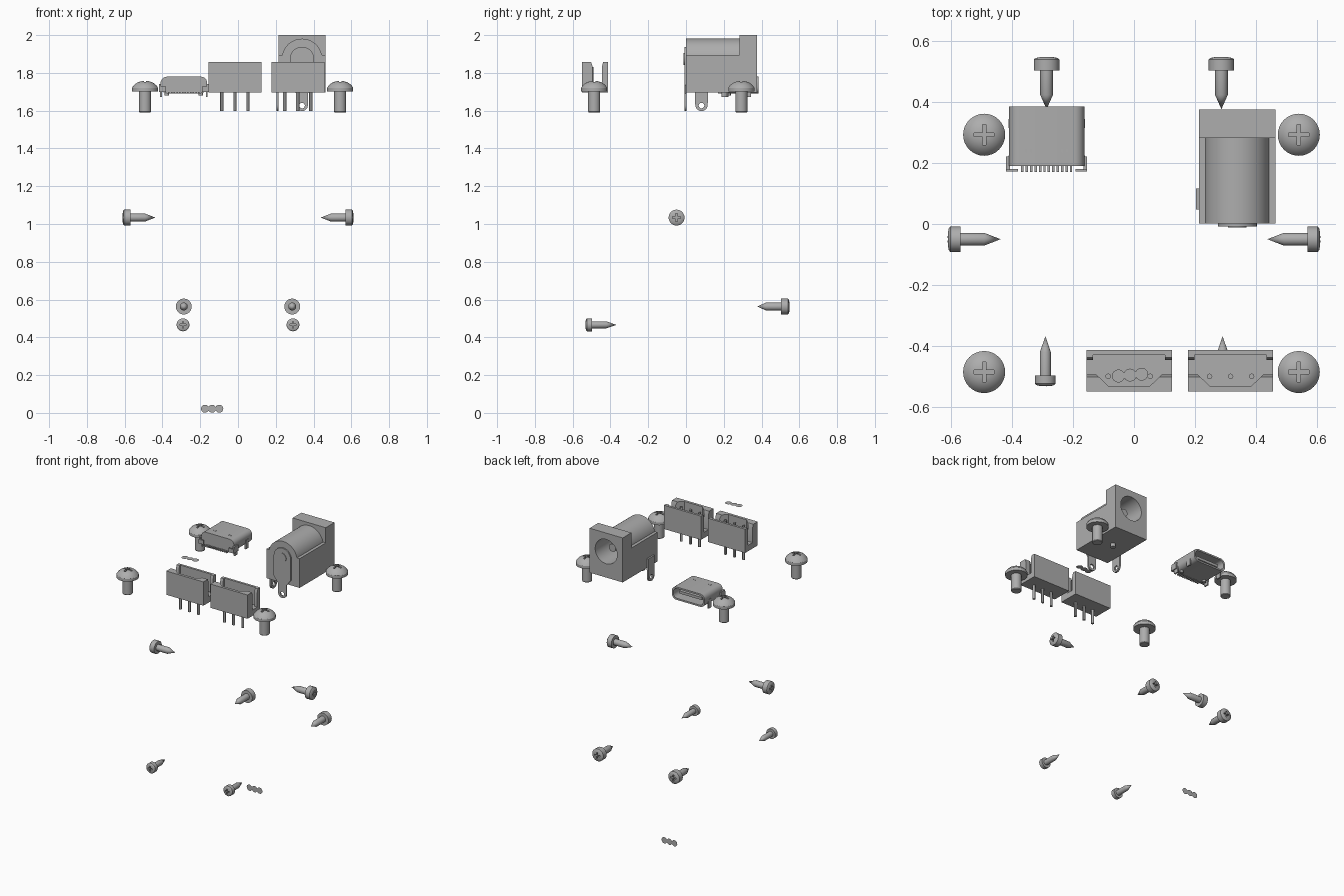
import bpy, bmesh, math
from mathutils import Vector, Matrix

if "Cube" in bpy.data.objects:
    bpy.data.objects.remove(bpy.data.objects["Cube"])

grey = bpy.data.materials.new("plain grey")
grey.diffuse_color = (0.42, 0.42, 0.42, 1)
grey.use_nodes = True
grey.node_tree.nodes["Principled BSDF"].inputs["Base Color"].default_value = grey.diffuse_color


def make(name, bm, mat=Matrix()):
    bmesh.ops.recalc_face_normals(bm, faces=bm.faces)
    bm.transform(mat)
    me = bpy.data.meshes.new(name)
    bm.to_mesh(me)
    bm.free()
    me.materials.append(grey)
    ob = bpy.data.objects.new(name, me)
    bpy.context.collection.objects.link(ob)
    return shade(ob)


def shade(ob):
    ob.data.shade_smooth()
    ob.data.set_sharp_from_angle(angle=math.radians(30))
    return ob


def box(name, x0, x1, y0, y1, z0, z1, mat=Matrix()):
    bm = bmesh.new()
    bmesh.ops.create_cube(bm, size=1)
    for v in bm.verts:
        v.co = Vector((x0 + (v.co.x + .5) * (x1 - x0),
                       y0 + (v.co.y + .5) * (y1 - y0),
                       z0 + (v.co.z + .5) * (z1 - z0)))
    return make(name, bm, mat)


def prism(name, pts, axis, a, b):
    """Extrude a 2D outline along the axis from a to b."""
    put = {'X': lambda u, v, w: (w, u, v), 'Y': lambda u, v, w: (u, w, v),
           'Z': lambda u, v, w: (u, v, w)}[axis]
    bm = bmesh.new()
    lo = [bm.verts.new(put(u, v, a)) for u, v in pts]
    hi = [bm.verts.new(put(u, v, b)) for u, v in pts]
    bm.faces.new(lo)
    bm.faces.new(hi)
    n = len(pts)
    for i in range(n):
        j = (i + 1) % n
        bm.faces.new((lo[i], lo[j], hi[j], hi[i]))
    return make(name, bm)


def arc(cx, cy, r, a0, a1, n):
    return [(cx + r * math.cos(math.radians(a0 + (a1 - a0) * i / n)),
             cy + r * math.sin(math.radians(a0 + (a1 - a0) * i / n))) for i in range(n + 1)]


def circle(cx, cy, r, n=32):
    return arc(cx, cy, r, 0, 360, n)[:-1]


def round_rect(x0, x1, z0, z1, r):
    return (arc(x1 - r, z0 + r, r, -90, 0, 6) + arc(x1 - r, z1 - r, r, 0, 90, 6)
            + arc(x0 + r, z1 - r, r, 90, 180, 6) + arc(x0 + r, z0 + r, r, 180, 270, 6))


def lathe(name, prof, mat=Matrix(), n=32):
    """Turn an (r, z) profile, axis to axis, around z."""
    bm = bmesh.new()
    rings = []
    for r, z in prof:
        if r == 0:
            rings.append([bm.verts.new((0, 0, z))] * n)
        else:
            rings.append([bm.verts.new((u, v, z)) for u, v in circle(0, 0, r, n)])
    for p, q in zip(rings, rings[1:]):
        for i in range(n):
            j = (i + 1) % n
            bm.faces.new(list(dict.fromkeys((p[i], p[j], q[j], q[i]))))
    return make(name, bm, mat)


def cut(ob, *cutters):
    for c in cutters:
        m = ob.modifiers.new("cut", 'BOOLEAN')
        m.operation, m.solver, m.object = 'DIFFERENCE', 'EXACT', c
    dg = bpy.context.evaluated_depsgraph_get()
    dg.update()
    me = bpy.data.meshes.new_from_object(ob.evaluated_get(dg))
    ob.modifiers.clear()
    ob.data = me
    for c in cutters:
        bpy.data.objects.remove(c)
    return shade(ob)


def screw(name, prof, pos, direction, half, width, depth):
    """Turned screw with a cross recess; the head top is the local origin."""
    q = Vector(direction).to_track_quat('Z', 'Y').to_matrix().to_4x4()
    mat = Matrix.Translation(pos) @ q
    ob = lathe(name, prof, mat)
    cut(ob, box("slot_a", -half, half, -width, width, -depth, .02, mat),
        box("slot_b", -width, width, -half, half, -depth, .02, mat))


# Pan head machine screws
pan = [(0, 0), (.02, -.001), (.037, -.006), (.05, -.014), (.061, -.024), (.069, -.036),
       (.069, -.055), (.032, -.055), (.032, -.162), (.029, -.166), (0, -.166)]
for x in (-.492, .541):
    for y in (-.486, .293):
        screw("pan_screw", pan, (x, y, 1.757), (0, 0, 1), .033, .006, .03)


# Pointed tapping screws
def tapping(pos, direction, head_r, head_h, shaft_r, length, cone):
    prof = [(0, 0), (head_r * .5, -.001), (head_r * .85, -.004), (head_r, -.009),
            (head_r, -head_h), (shaft_r, -head_h), (shaft_r, cone - length), (0, -length)]
    screw("tapping_screw", prof, pos, direction, head_r * .5, head_r * .11, .02)


for s in (-1, 1):
    tapping((s * .612, -.05, 1.034), (s, 0, 0), .042, .043, .021, .174, .054)
    tapping((s * .287, .549, .563), (0, 1, 0), .042, .045, .021, .172, .047)
    tapping((s * .291, -.533, .466), (0, -1, 0), .034, .036, .018, .165, .053)

# Three thin discs, one row lying flat and one row upright
for i in (-1, 0, 1):
    for name, mat in (("flat_disc", Matrix.Translation((-.013 + i * .038, -.496 + i * .003, 1.958))),
                      ("upright_disc", Matrix.Translation((-.137 + i * .038, .374, .022))
                       @ Matrix.Rotation(math.pi / 2, 4, 'X'))):
        bm = bmesh.new()
        bmesh.ops.create_circle(bm, cap_ends=True, segments=32, radius=.021)
        make(name, bm, mat)

# Three pin header sockets
for cx in (-.016, .317):
    w, y0, y1 = .14, -.55, -.414
    body = box("pin_socket", cx - w, cx + w, y0, y1, 1.695, 1.857)
    c = w - .022
    cavity = [(cx - c, y1 - .016), (cx - c, y0 + .066), (cx - c + .05, y0 + .018),
              (cx + c - .05, y0 + .018), (cx + c, y0 + .066), (cx + c, y1 - .016)]
    notch = [(-.494, 1.735), (-.446, 1.735), (-.446, 1.832), (-.434, 1.87),
             (-.506, 1.87), (-.494, 1.832)]
    cut(body, prism("cavity", cavity, 'Z', 1.735, 1.9),
        prism("end_slots", notch, 'X', cx - .2, cx + .2))
    for i in (-1, 0, 1):
        prism("socket_pin", circle(cx + i * .069, -.5, .009, 12), 'Z', 1.598, 1.83)

# Small oval port, opening to the back
x0, x1, z0, z1 = -.41, -.163, 1.692, 1.78
cx = (x0 + x1) / 2
shell = prism("port_shell", round_rect(x0, x1, z0, z1, .034), 'Y', .19, .385)
inner = prism("port_opening", round_rect(x0 + .011, x1 - .011, z0 + .011, z1 - .011, .028), 'Y', .22, .4)
cut(shell, inner)
box("port_tongue", cx - .085, cx + .085, .2, .36, 1.727, 1.745)
for s in (-1, 1):
    X = lambda d: cx + s * d
    box("port_ear", *sorted((X(.12), X(.133))), .178, .222, 1.70, 1.742)
    box("port_ear_back", *sorted((X(.095), X(.133))), .172, .18, 1.70, 1.728)
    for y in (.195, .315):
        box("port_leg", *sorted((X(.116), X(.126))), y, y + .03, 1.673, 1.735)
    prism("port_peg", circle(X(.09), .225, .012, 16), 'Z', 1.68, 1.70)
    for d in (.048, .064):
        box("port_top_spring", *sorted((X(d), X(d + .006))), .234, .246, 1.775, 1.7815)
for i in range(12):
    x = cx + (i - 5.5) * .0145
    box("port_contact", x - .004, x + .004, .17, .2, 1.69, 1.698)

# Barrel power jack: square flange, round body and lower box
jx, jz = .339, 1.874
flange = box("jack_flange", jx - .125, jx + .125, .282, .376, 1.697, 2.0)
lower = box("jack_base", jx - .125, jx + .125, .001, .283, 1.697, 1.896)
barrel = prism("jack_barrel", circle(jx, jz, .107, 48), 'Y', .001, .283)
for part in (flange, lower, barrel):
    cut(part, prism("bore", circle(jx, jz, .083, 40), 'Y', .06, .42))
prism("jack_bore_floor", circle(jx, jz, .084, 40), 'Y', .05, .07)
prism("jack_centre_pin", circle(jx, jz, .026, 24), 'Y', .06, .31)
prism("jack_peg", circle(jx, .203, .016, 16), 'Z', 1.673, 1.70)

# Jack back contact with rivet, and side contact
tab = (arc(jx, jz, .064, 0, 180, 20) + [(jx - .064, 1.735), (jx - .031, 1.69)]
       + arc(jx, 1.629, .031, 180, 360, 12) + [(jx + .031, 1.69), (jx + .064, 1.735)])
cut(prism("jack_back_contact", tab, 'Y', -.008, .002),
    prism("hole", circle(jx, 1.627, .015, 16), 'Y', -.1, .1))
prism("jack_rivet", circle(jx, jz, .031, 24), 'Y', -.012, 0)
tab = [(.116, 1.76), (.048, 1.76), (.048, 1.70)] + arc(.082, 1.631, .033, 180, 360, 12) + [(.116, 1.70)]
cut(prism("jack_side_contact", tab, 'X', .203, .215),
    prism("hole", circle(.082, 1.627, .015, 16), 'X', .1, .3))
